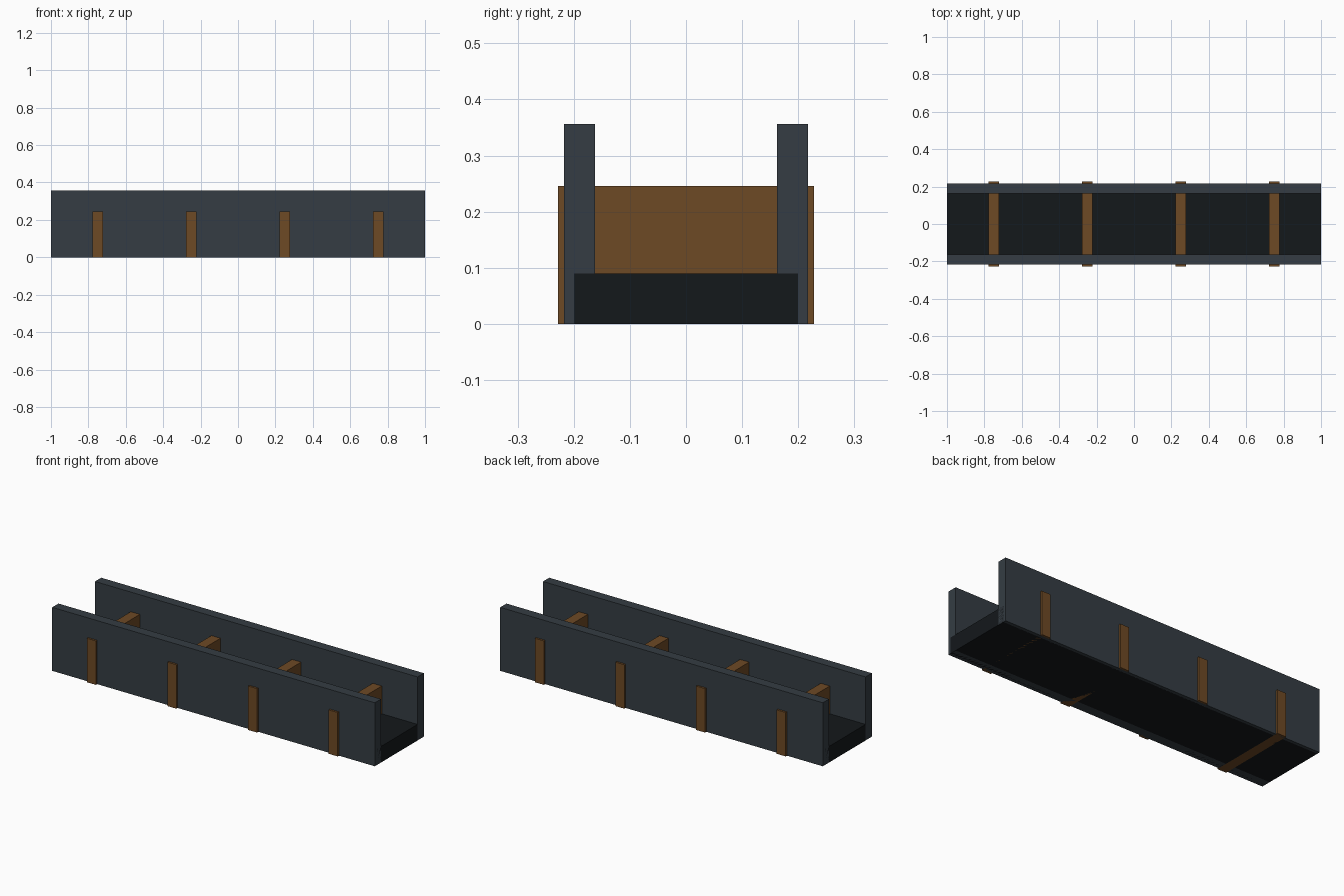
import bpy

if "Cube" in bpy.data.objects:
    bpy.data.objects.remove(bpy.data.objects["Cube"])


def material(name, rgb):
    m = bpy.data.materials.new(name)
    m.diffuse_color = (*rgb, 1.0)
    m.use_nodes = True
    m.node_tree.nodes["Principled BSDF"].inputs["Base Color"].default_value = m.diffuse_color
    return m


def box(name, x, y, z, mat):
    """Box spanning the given (min, max) ranges."""
    bpy.ops.mesh.primitive_cube_add(size=1, location=[(a + b) / 2 for a, b in (x, y, z)])
    ob = bpy.context.object
    ob.name = name
    ob.scale = [b - a for a, b in (x, y, z)]
    bpy.ops.object.transform_apply(location=False, rotation=False, scale=True)
    ob.data.materials.append(mat)
    return ob


slate = material("slate", (0.035, 0.046, 0.056))
dark = material("dark_floor", (0.007, 0.009, 0.011))
rust = material("rust_brown", (0.155, 0.067, 0.018))

# Channel floor
box("channel_floor", (-1, 1), (-0.2, 0.2), (0, 0.09), dark)

# Side walls
box("front_wall", (-1, 1), (-0.217, -0.162), (0, 0.356), slate)
box("back_wall", (-1, 1), (0.162, 0.217), (0, 0.356), slate)

# Cross ribs passing through both walls
for i, x in enumerate((-0.75, -0.25, 0.25, 0.75)):
    box(f"cross_rib_{i + 1}", (x - 0.028, x + 0.028), (-0.228, 0.228), (0, 0.246), rust)
